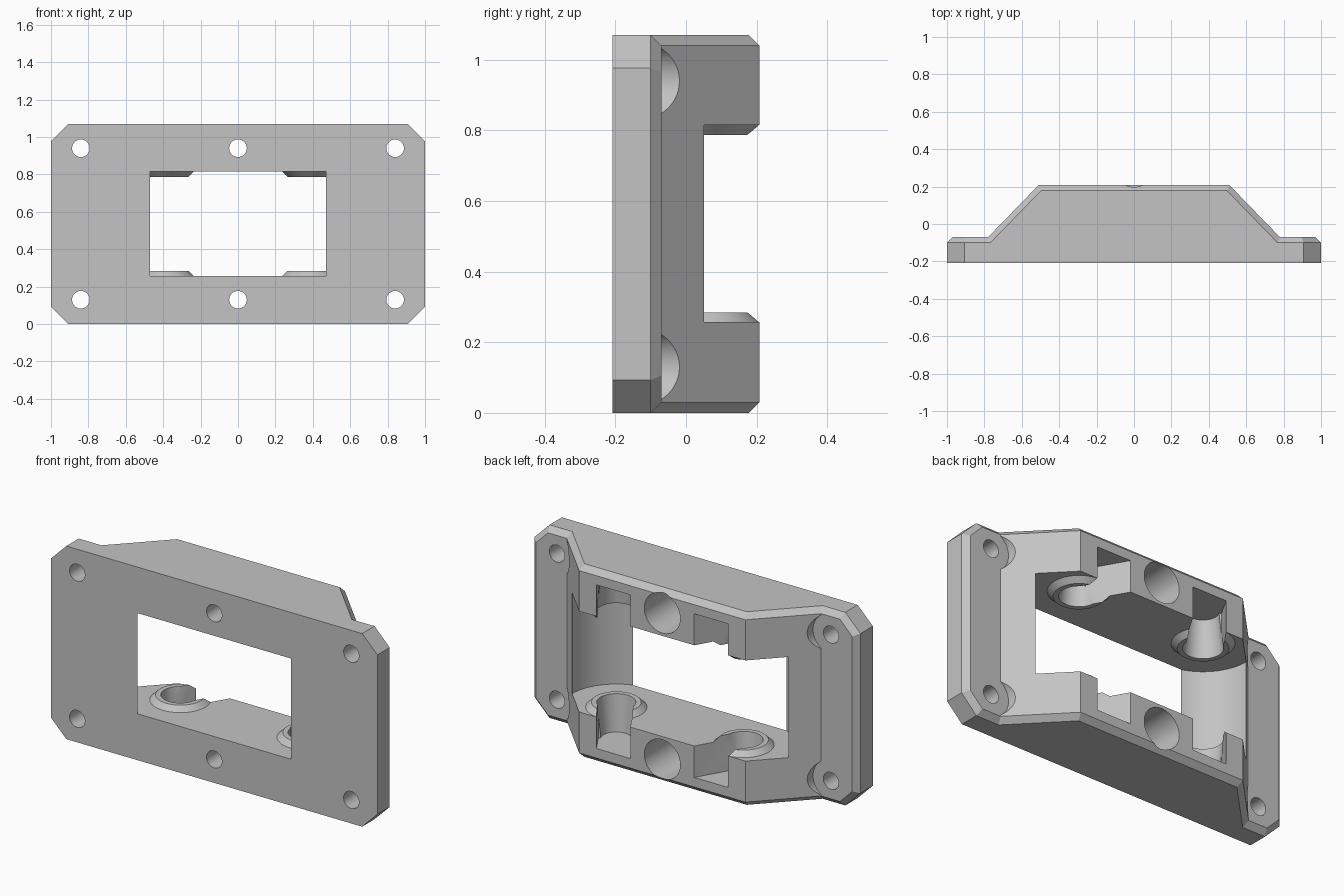
import bpy, bmesh, math

if "Cube" in bpy.data.objects:
    bpy.data.objects.remove(bpy.data.objects["Cube"])

W, H, Y0, Y1 = 1.0, 1.07, -0.208, 0.208   # half width, height, front, back
CH = 0.03                                  # chamfer on the rear rim
FLANGE = -0.07                             # rear face of the flange
CX, CY = 0.39, 0.053                       # roller seat axis
SEATS = [(s, top) for s in (-1, 1) for top in (False, True)]


def loft(name, rings):
    """Solid skinned through rings with equal point counts."""
    bm = bmesh.new()
    loops = [[bm.verts.new(p) for p in r] for r in rings]
    n = len(loops[0])
    for a, b in zip(loops, loops[1:]):
        for i in range(n):
            j = (i + 1) % n
            bm.faces.new((a[i], a[j], b[j], b[i]))
    bm.faces.new(loops[0])
    bm.faces.new(loops[-1])
    bmesh.ops.recalc_face_normals(bm, faces=bm.faces[:])
    me = bpy.data.meshes.new(name)
    bm.to_mesh(me)
    bm.free()
    ob = bpy.data.objects.new(name, me)
    bpy.context.collection.objects.link(ob)
    return ob


def flat(points, z):
    return [(x, y, z) for x, y in points]


def circle_z(x, y, z, r, n=64):
    return [(x + r * math.cos(2 * math.pi * i / n),
             y + r * math.sin(2 * math.pi * i / n), z) for i in range(n)]


def circle_y(x, y, z, r, n=48):
    return [(x + r * math.cos(2 * math.pi * i / n), y,
             z + r * math.sin(2 * math.pi * i / n)) for i in range(n)]


def combine(target, tool, op='DIFFERENCE'):
    m = target.modifiers.new(op.title(), 'BOOLEAN')
    m.operation, m.solver, m.object = op, 'EXACT', tool
    bpy.ops.object.select_all(action='DESELECT')
    bpy.context.view_layer.objects.active = target
    target.select_set(True)
    bpy.ops.object.modifier_apply(modifier=m.name)
    bpy.data.objects.remove(tool)


# Flange: clipped-corner plate with chamfered rear rim
def octagon(y, inset):
    a, b, c = W - inset, H / 2 - inset, 0.093 - inset * 0.414 * 1.414 + inset * 0.0
    pts = [(a, -b + c), (a, b - c), (a - c, b), (-a + c, b),
           (-a, b - c), (-a, -b + c), (-a + c, -b), (a - c, -b)]
    return [(x, y, z + H / 2) for x, z in pts]


frame = loft("roller_frame", [octagon(Y0, 0), octagon(FLANGE - CH, 0),
                              octagon(FLANGE, CH)])


# Raised rear body: trapezoid with chamfered upper and lower edges
def trapezoid(z, d):
    k = d * 0.414
    return flat([(-0.78 + k, -0.15), (0.78 - k, -0.15), (0.78 - k, FLANGE - d),
                 (0.51 - k, Y1 - d), (-0.51 + k, Y1 - d), (-0.78 + k, FLANGE - d)], z)


combine(frame, loft("body", [trapezoid(0, CH), trapezoid(CH, 0),
                             trapezoid(H - CH, 0), trapezoid(H, CH)]), 'UNION')

# Window: open middle with a round roller clearance at each end
Z0, Z1 = 0.257, 0.815
box = [(-CX, -0.5), (CX, -0.5), (CX, 0.5), (-CX, 0.5)]
combine(frame, loft("window", [flat(box, Z0), flat(box, Z1)]))
for s in (-1, 1):
    combine(frame, loft("clearance", [circle_z(s * CX, CY, z, 0.273, 96)
                                      for z in (Z0, Z1)]))

# Roller seats: tapered rim, conical socket and slanted entry slot
for s, top in SEATS:
    def lev(z):
        return Z1 + Z0 - z if top else z
    combine(frame, loft("seat_rim", [circle_z(s * CX, CY, lev(z), r) for z, r in
                                     ((0.2, 0.154), (Z0, 0.154), (0.285, 0.125))]),
            'UNION')
for s, top in SEATS:
    def lev(z):
        return Z1 + Z0 - z if top else z
    combine(frame, loft("socket", [circle_z(s * CX, CY, lev(z), r)
                                   for z, r in ((0.082, 0.078), (0.3, 0.1))]))
    d = math.hypot(0.09, 0.155)
    ux, uy, h = -0.09 / d, 0.155 / d, 0.09
    slot = [(s * (CX + ux * t - uy * w), CY + uy * t + ux * w)
            for t, w in ((0, -h), (0.4, -h), (0.4, h), (0, h))]
    combine(frame, loft("slot", [flat(slot, lev(0.0825)), flat(slot, lev(0.3))]))

# Screw holes with rear counterbores
for x in (-0.84, 0, 0.84):
    for z in (0.13, H - 0.13):
        combine(frame, loft("screw", [circle_y(x, y, z, 0.047) for y in (-0.4, 0.4)]))
        combine(frame, loft("counterbore", [circle_y(x, y, z, 0.11)
                                            for y in (FLANGE, 0.4)]))

# Finish
mat = bpy.data.materials.new("light grey")
mat.diffuse_color = (0.55, 0.55, 0.55, 1)
mat.use_nodes = True
mat.node_tree.nodes["Principled BSDF"].inputs["Base Color"].default_value = mat.diffuse_color
frame.data.materials.clear()
frame.data.materials.append(mat)
for p in frame.data.polygons:
    p.material_index = 0
bpy.ops.object.select_all(action='DESELECT')
frame.select_set(True)
bpy.context.view_layer.objects.active = frame
bpy.ops.object.shade_smooth_by_angle(angle=math.radians(25))
